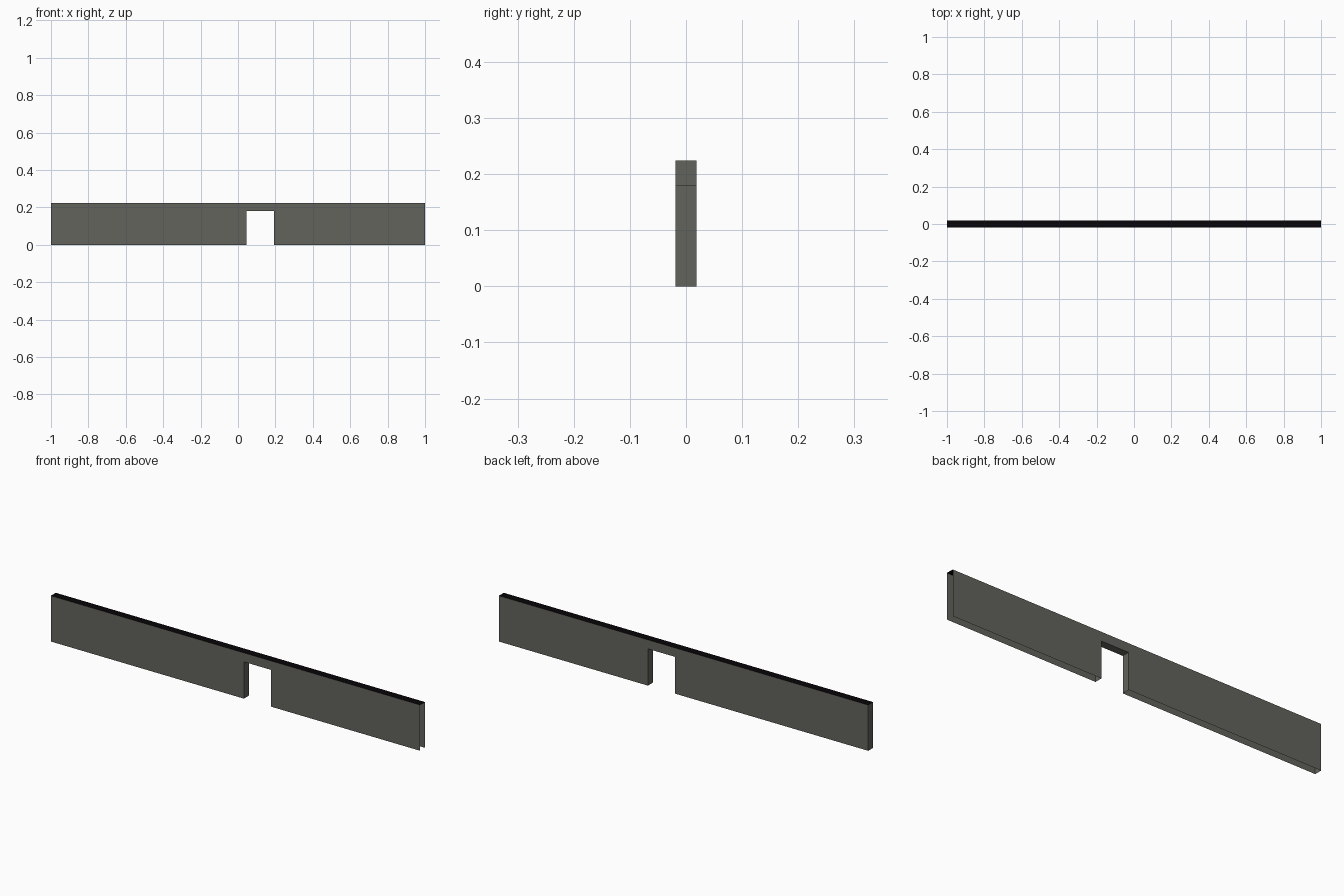
import bpy, bmesh

if "Cube" in bpy.data.objects:
    bpy.data.objects.remove(bpy.data.objects["Cube"])

HALF, THICK, HEIGHT = 1.0, 0.038, 0.224
DOOR_L, DOOR_R, DOOR_H = 0.045, 0.193, 0.18


def material(name, rgb):
    m = bpy.data.materials.new(name)
    m.diffuse_color = (*rgb, 1.0)
    m.use_nodes = True
    m.node_tree.nodes["Principled BSDF"].inputs["Base Color"].default_value = m.diffuse_color
    return m


# Wall outline with doorway, seen from the front
profile = [(-HALF, 0), (DOOR_L, 0), (DOOR_L, DOOR_H), (DOOR_R, DOOR_H),
           (DOOR_R, 0), (HALF, 0), (HALF, HEIGHT), (-HALF, HEIGHT)]

bm = bmesh.new()
front = bm.faces.new([bm.verts.new((x, -THICK / 2, z)) for x, z in profile])
ext = bmesh.ops.extrude_face_region(bm, geom=[front], use_keep_orig=True)
new_verts = [g for g in ext["geom"] if isinstance(g, bmesh.types.BMVert)]
bmesh.ops.translate(bm, vec=(0, THICK, 0), verts=new_verts)
bmesh.ops.recalc_face_normals(bm, faces=bm.faces[:])

# Black cap on the top; open underside and open right end
open_faces = []
for f in bm.faces:
    c = f.calc_center_median()
    f.material_index = 1 if c.z > HEIGHT - 0.001 else 0
    if c.z < 0.001 or c.x > HALF - 0.001:
        open_faces.append(f)
bmesh.ops.delete(bm, geom=open_faces, context='FACES')

mesh = bpy.data.meshes.new("wall_with_doorway")
bm.to_mesh(mesh)
bm.free()
mesh.materials.append(material("wall grey", (0.125, 0.125, 0.108)))
mesh.materials.append(material("top black", (0.002, 0.0015, 0.002)))
wall = bpy.data.objects.new("wall_with_doorway", mesh)
bpy.context.collection.objects.link(wall)
